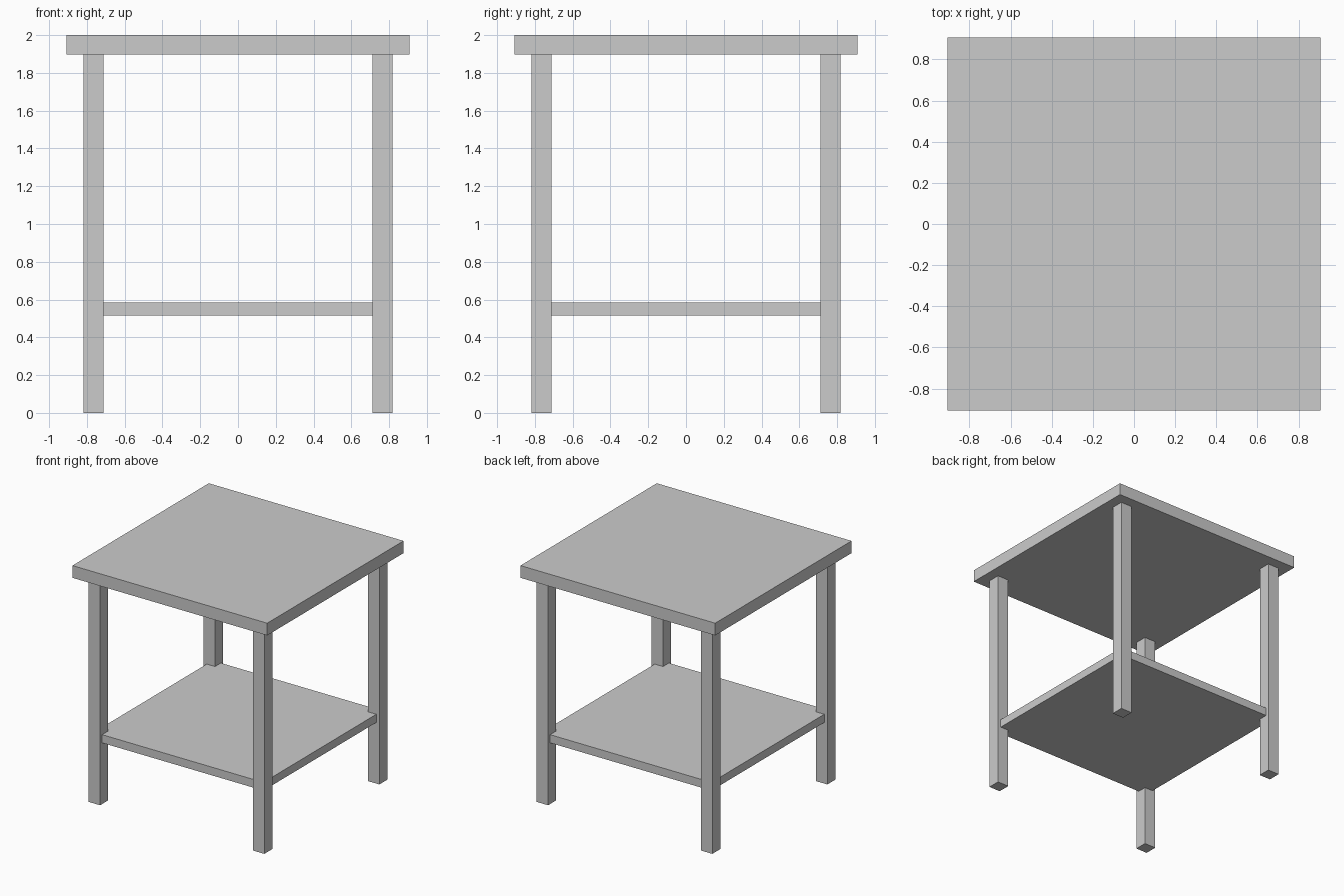
import bpy

if "Cube" in bpy.data.objects:
    bpy.data.objects.remove(bpy.data.objects["Cube"])


def box(name, center, size):
    """Add a box with real dimensions baked into its mesh."""
    bpy.ops.mesh.primitive_cube_add(size=1, location=center)
    ob = bpy.context.object
    ob.name = name
    ob.scale = size
    bpy.ops.object.transform_apply(location=False, rotation=False, scale=True)
    return ob


TOP_Z = 1.897      # underside of the table top
LEG = 0.106        # leg thickness
LEG_POS = 0.765    # leg centre offset

# Table top
box("table_top", (0, 0, (TOP_Z + 2) / 2), (1.814, 1.814, 2 - TOP_Z))

# Lower shelf, corners let into the legs
box("lower_shelf", (0, 0, 0.549), (1.58, 1.58, 0.069))

# Four square legs
for side_y, sy in (("front", -1), ("back", 1)):
    for side_x, sx in (("left", -1), ("right", 1)):
        box(f"{side_y}_{side_x}_leg",
            (sx * LEG_POS, sy * LEG_POS, TOP_Z / 2), (LEG, LEG, TOP_Z))
